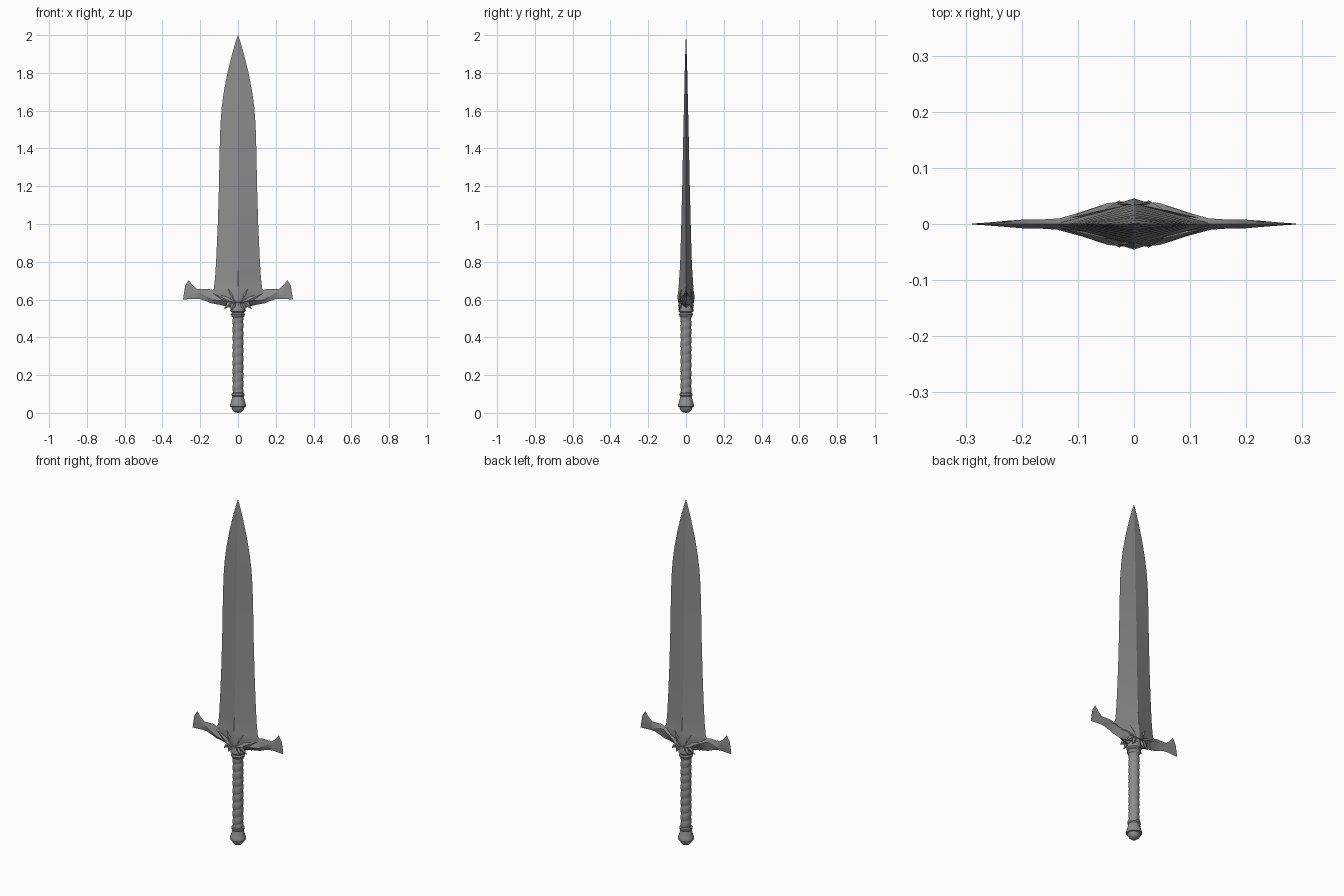
import bpy, bmesh, math
from mathutils import Vector

if "Cube" in bpy.data.objects:
    bpy.data.objects.remove(bpy.data.objects["Cube"])

STEEL = (0.27, 0.27, 0.27, 1)
steel = bpy.data.materials.new("grey steel")
steel.use_nodes = True
steel.diffuse_color = STEEL
steel.node_tree.nodes["Principled BSDF"].inputs["Base Color"].default_value = STEEL


def finish(name, bm, mirror=None, angle=30):
    """Turn a bmesh into a shaded object, optionally mirrored."""
    bmesh.ops.remove_doubles(bm, verts=bm.verts, dist=1e-5)
    bmesh.ops.recalc_face_normals(bm, faces=bm.faces)
    mesh = bpy.data.meshes.new(name)
    bm.to_mesh(mesh)
    bm.free()
    mesh.materials.append(steel)
    obj = bpy.data.objects.new(name, mesh)
    bpy.context.collection.objects.link(obj)
    if mirror:
        mod = obj.modifiers.new("mirror", 'MIRROR')
        mod.use_axis = mirror
        mod.use_mirror_merge = False
    bpy.ops.object.select_all(action='DESELECT')
    obj.select_set(True)
    bpy.context.view_layer.objects.active = obj
    bpy.ops.object.shade_smooth_by_angle(angle=math.radians(angle))
    return obj


def loft(name, rings, **options):
    """Skin a list of closed point rings and cap both ends."""
    bm = bmesh.new()
    loops = [[bm.verts.new(p) for p in ring] for ring in rings]
    n = len(loops[0])
    for a, b in zip(loops, loops[1:]):
        for i in range(n):
            j = (i + 1) % n
            bm.faces.new((a[i], a[j], b[j], b[i]))
    bm.faces.new(loops[0])
    bm.faces.new(loops[-1])
    return finish(name, bm, **options)


def lathe(name, profile, sides=16):
    turn = [2 * math.pi * i / sides for i in range(sides)]
    return loft(name, [[(r * math.cos(t), r * math.sin(t), z) for t in turn]
                       for r, z in profile])


def leaf(name, base, tip, width, lift, mirror):
    """Pointed leaf with a raised central ridge."""
    base, tip = Vector(base), Vector(tip)
    along = tip - base
    side = Vector((along.z, 0, -along.x)).normalized() * width
    mid = base + along * 0.4
    bm = bmesh.new()
    rim = [bm.verts.new(p) for p in (base, mid + side, tip, mid - side)]
    for y in (-lift, lift):
        peak = bm.verts.new(mid + Vector((0, y, 0)))
        for i in range(4):
            bm.faces.new((rim[i], rim[(i + 1) % 4], peak))
    return finish(name, bm, mirror=mirror)


# Blade: diamond section tapering to a point (z, half width, half thickness)
blade = [(0.57, 0.09, 0.036), (0.62, 0.128, 0.038), (0.645, 0.141, 0.037),
         (0.66, 0.128, 0.036), (0.72, 0.121, 0.034), (0.82, 0.115, 0.030),
         (1.0, 0.107, 0.025), (1.2, 0.101, 0.020), (1.4, 0.097, 0.016),
         (1.53, 0.093, 0.013), (1.62, 0.086, 0.011), (1.7, 0.075, 0.009),
         (1.8, 0.056, 0.007), (1.9, 0.031, 0.004), (1.96, 0.014, 0.002),
         (2.0, 0.0005, 0.0005)]
loft("blade", [[(w, 0, z), (0, t, z), (-w, 0, z), (0, -t, z)] for z, w, t in blade],
     angle=12)

# Guard arms: twisted ridge, flared fishtail end (top x z, bottom x z, thickness, ridge)
arm = [((0.0, 0.62), (0.0, 0.55), 0.042, 0.5), ((0.045, 0.62), (0.05, 0.56), 0.037, 0.5),
       ((0.09, 0.63), (0.095, 0.572), 0.022, 0.4), ((0.13, 0.65), (0.14, 0.58), 0.010, 0.25),
       ((0.16, 0.657), (0.175, 0.594), 0.008, 0.35), ((0.19, 0.656), (0.20, 0.602), 0.008, 0.6),
       ((0.217, 0.656), (0.225, 0.604), 0.006, 0.75), ((0.237, 0.673), (0.25, 0.603), 0.004, 0.6),
       ((0.262, 0.703), (0.278, 0.601), 0.002, 0.5), ((0.28, 0.672), (0.291, 0.601), 0.001, 0.5)]
rings = []
for (tx, tz), (bx, bz), thick, ridge in arm:
    front = (bx + (tx - bx) * ridge, -thick, bz + (tz - bz) * ridge)
    back = (tx + (bx - tx) * ridge, thick, tz + (bz - tz) * ridge)
    rings.append([(tx, 0, tz), front, (bx, 0, bz), back])
loft("guard_arm", rings, mirror=(True, False, False))

# Leaf ornaments over the root of the blade
BOTH, FACES = (True, True, False), (False, True, False)
leaf("centre_leaf", (0, -0.036, 0.56), (0, -0.035, 0.69), 0.032, 0.010, FACES)
leaf("blade_spine", (0, -0.035, 0.60), (0, -0.0315, 0.78), 0.006, 0.005, FACES)
leaf("long_side_leaf", (0.01, -0.038, 0.575), (0.135, -0.006, 0.635), 0.015, 0.007, BOTH)
leaf("short_side_leaf", (0.015, -0.038, 0.58), (0.055, -0.024, 0.66), 0.012, 0.007, BOTH)
leaf("outer_claw", (0.02, -0.034, 0.60), (0.075, -0.024, 0.549), 0.016, 0.008, BOTH)
leaf("inner_claw", (0.015, -0.034, 0.59), (0.042, -0.034, 0.538), 0.013, 0.008, BOTH)

# Collar between guard and grip
lathe("collar", [(0.027, 0.505), (0.034, 0.512), (0.037, 0.522), (0.032, 0.530),
                 (0.039, 0.538), (0.040, 0.548), (0.032, 0.575)])

# Grip: spiral wrap, one ridge per turn
SIDES, STEPS, PITCH = 16, 80, 0.044
grip = []
for k in range(STEPS + 1):
    z = 0.09 + 0.42 * k / STEPS
    ring = []
    for i in range(SIDES):
        phase = (z / PITCH - i / SIDES) % 1
        r = 0.0245 + 0.0045 * math.sin(math.pi * phase) ** 0.5
        t = 2 * math.pi * i / SIDES
        ring.append((r * math.cos(t), r * math.sin(t), z))
    grip.append(ring)
loft("grip", grip, angle=40)

# Pommel: flared bell with a rounded button below
lathe("pommel", [(0.001, 0.0), (0.016, 0.003), (0.027, 0.012), (0.033, 0.024),
                 (0.034, 0.030), (0.042, 0.033), (0.043, 0.042), (0.039, 0.052),
                 (0.033, 0.075), (0.030, 0.088), (0.034, 0.093), (0.034, 0.103),
                 (0.027, 0.108)])
